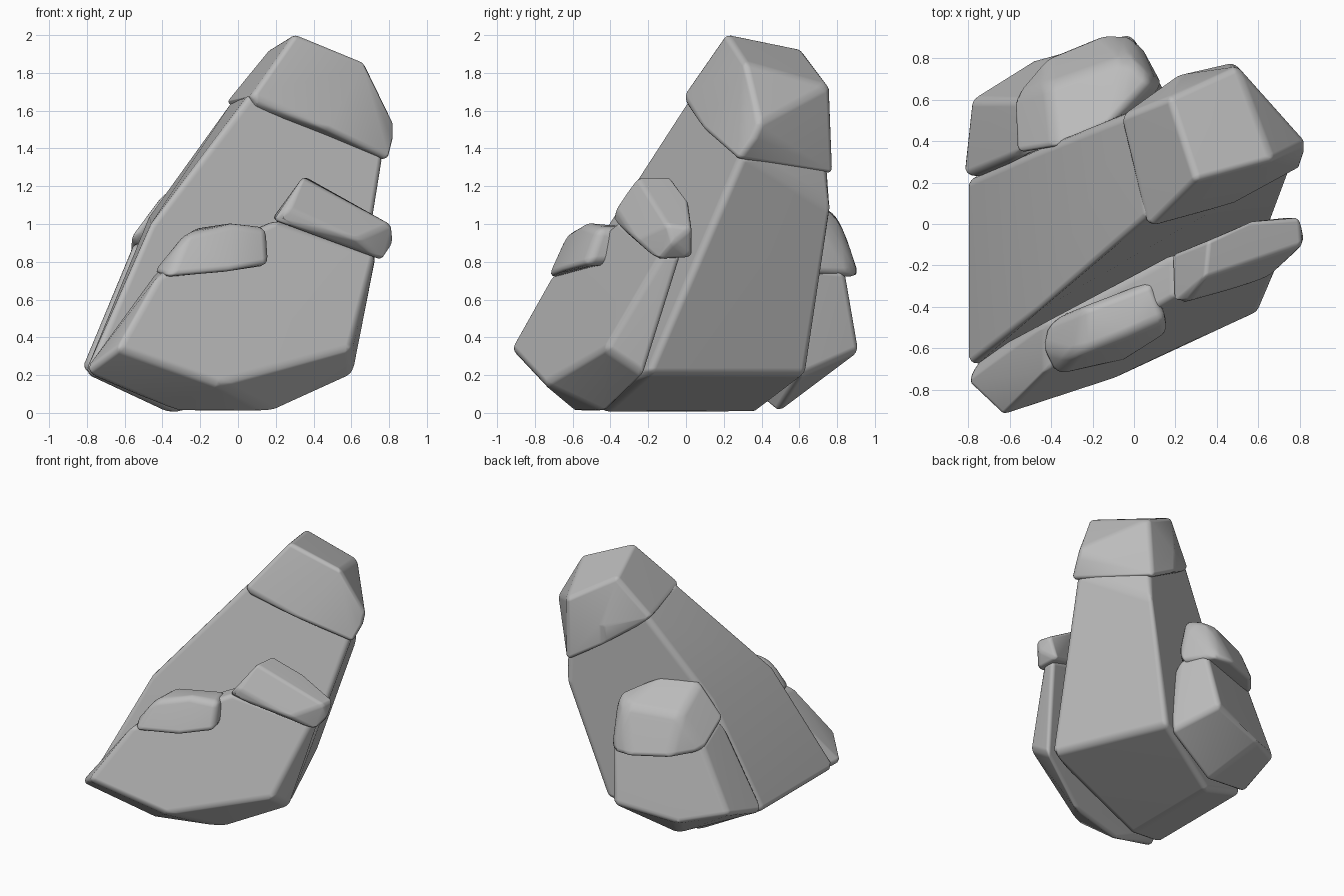
import bpy
import bmesh
from math import radians

default_cube = bpy.data.objects.get("Cube")
if default_cube:
    bpy.data.objects.remove(default_cube, do_unlink=True)

stone = bpy.data.materials.new("stone grey")
stone.use_nodes = True
stone_colour = (0.5, 0.5, 0.5, 1)
stone.diffuse_color = stone_colour
stone.node_tree.nodes["Principled BSDF"].inputs["Base Color"].default_value = stone_colour


def chiselled_rock(name, corners, bevel_width):
    """Wrap corner points in a convex block with softened edges."""
    bm = bmesh.new()
    for corner in corners:
        bm.verts.new(corner)
    hull = bmesh.ops.convex_hull(bm, input=bm.verts[:])
    unused = {v for v in hull["geom_interior"] if isinstance(v, bmesh.types.BMVert)}
    bmesh.ops.delete(bm, geom=list(unused), context="VERTS")

    # Merge nearly level triangles into broad facets
    bmesh.ops.dissolve_limit(bm, angle_limit=radians(12), verts=bm.verts[:], edges=bm.edges[:])
    bmesh.ops.recalc_face_normals(bm, faces=bm.faces[:])
    mesh = bpy.data.meshes.new(name)
    bm.to_mesh(mesh)
    bm.free()
    mesh.materials.append(stone)
    mesh.polygons.foreach_set("use_smooth", [True] * len(mesh.polygons))

    rock = bpy.data.objects.new(name, mesh)
    bpy.context.collection.objects.link(rock)
    bevel = rock.modifiers.new("soft edges", "BEVEL")
    bevel.width = bevel_width
    bevel.segments = 3
    bevel.limit_method = "ANGLE"
    bevel.angle_limit = radians(20)
    normals = rock.modifiers.new("flat facets", "WEIGHTED_NORMAL")
    normals.keep_sharp = True
    return rock


# Tall leaning block: front outline, then back outline
chiselled_rock("main_block", [
    (-.81, -.7, .21), (-.46, -.43, 1), (.07, .03, 1.7), (.78, .3, 1.38),
    (.75, .18, 1.08), (.59, -.21, .2), (-.36, -.44, 0),
    (-.81, .21, .21), (-.47, .36, 1.04), (-.02, .54, 1.67), (.15, .64, 1.3),
    (.49, .75, 1.35), (.48, .78, 1.08), (.23, .64, .2), (-.36, .38, 0),
], .04)

# Overhanging top of the tall block
chiselled_rock("main_cap", [
    (.07, -.02, 1.68), (.3, .21, 2.01), (.67, .31, 1.86), (.83, .39, 1.53),
    (.83, .36, 1.46), (.8, .27, 1.34), (.47, .09, 1.5), (-.06, .52, 1.65),
    (.17, .61, 1.93), (.5, .76, 1.73), (.22, .72, 1.56), (.22, .71, 1.42),
    (.48, .78, 1.26), (.08, .02, 1.62), (-.03, .54, 1.6),
], .045)

# Front slab: outer face, then inner face
chiselled_rock("front_slab", [
    (-.64, -.93, .34), (-.1, -.75, .15), (.21, -.54, .15), (.6, -.43, .34),
    (.73, -.13, .84), (.2, -.36, 1.02), (-.42, -.71, .73),
    (-.82, -.76, .21), (-.33, -.57, 0), (.17, -.43, 0), (.61, -.22, .2),
    (.73, -.02, .84), (.2, -.14, 1.02), (-.42, -.47, .76), (-.74, -.64, .22),
], .035)

chiselled_rock("front_left_cap", [
    (.19, -.39, 1.02), (.27, -.37, 1.08), (.63, -.27, .92), (.76, -.15, .81),
    (.34, -.26, 1.25), (.81, -.1, 1), (.82, -.07, .9), (.18, -.15, 1.03),
    (.74, .03, .82), (.36, -.08, 1.25), (.55, .01, 1.13), (.8, .03, .98),
], .045)

chiselled_rock("front_right_cap", [
    (-.38, -.74, .71), (-.46, -.59, .74), (-.05, -.67, .74), (.17, -.53, .78),
    (-.28, -.64, .95), (-.03, -.54, 1.01), (.16, -.46, .98),
    (-.42, -.47, .76), (-.25, -.4, .97), (.09, -.27, .98), (.1, -.27, .8),
], .045)

# Back slab: outer face, underside, upper rim, then the side against the block
chiselled_rock("back_slab", [
    (-.02, .92, .33), (-.49, .8, .26), (-.79, .6, .32),
    (.17, .6, .19), (-.28, .48, 0), (-.54, .42, .1), (-.83, .22, .22),
    (.04, .85, .75), (-.56, .6, .8), (-.54, .34, .93), (.12, .64, .77),
    (-.6, .23, .4), (.1, .5, .6),
], .035)

chiselled_rock("back_cap", [
    (-.58, .33, .93), (-.59, .61, .76), (-.42, .81, .74), (-.15, .92, .72),
    (.01, .91, .72), (.15, .65, .73), (-.38, .36, 1.19), (-.1, .48, 1.19),
    (.1, .69, 1.08), (-.03, .81, 1.06), (-.42, .67, 1.03),
], .045)
